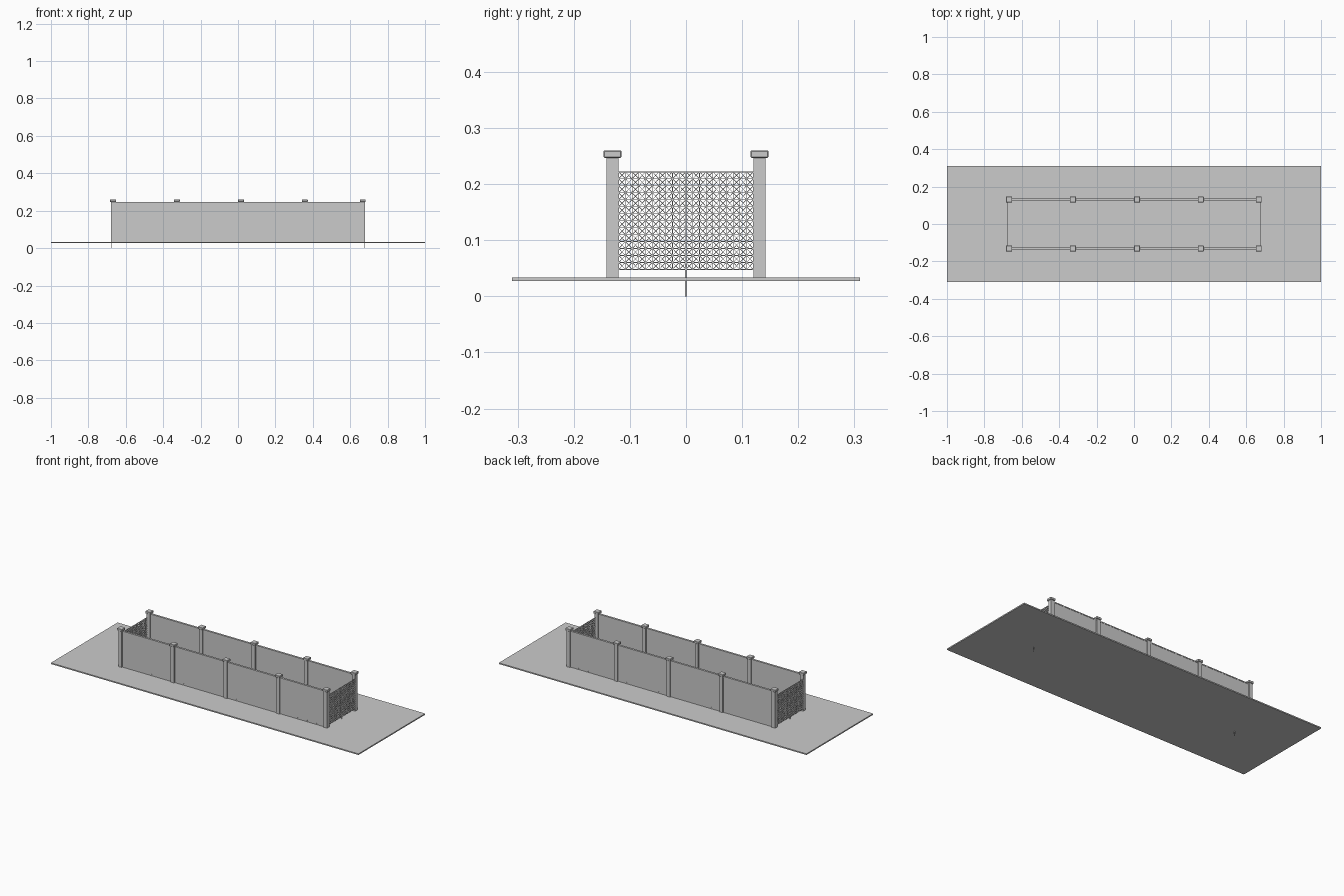
import bpy, bmesh, math
from mathutils import Matrix, Vector

if "Cube" in bpy.data.objects:
    bpy.data.objects.remove(bpy.data.objects["Cube"])


def new_object(name, bm):
    mesh = bpy.data.meshes.new(name)
    bm.to_mesh(mesh)
    bm.free()
    obj = bpy.data.objects.new(name, mesh)
    bpy.context.collection.objects.link(obj)
    return obj


def add_box(bm, lo, hi):
    lo, hi = Vector(lo), Vector(hi)
    size = hi - lo
    m = Matrix.Translation((lo + hi) / 2) @ Matrix.Diagonal((*size, 1))
    bmesh.ops.create_cube(bm, size=1, matrix=m)


def box(name, lo, hi, bevel=0):
    bm = bmesh.new()
    add_box(bm, lo, hi)
    obj = new_object(name, bm)
    if bevel:
        mod = obj.modifiers.new("bevel", 'BEVEL')
        mod.width = bevel
        mod.segments = 1
    return obj


def add_bar(bm, x, a, b, width, depth):
    # flat bar in the y-z plane between points a and b
    dy, dz = b[0] - a[0], b[1] - a[1]
    m = (Matrix.Translation((x, (a[0] + b[0]) / 2, (a[1] + b[1]) / 2))
         @ Matrix.Rotation(math.atan2(dz, dy), 4, 'X')
         @ Matrix.Diagonal((depth, math.hypot(dy, dz), width, 1)))
    bmesh.ops.create_cube(bm, size=1, matrix=m)


# ground slab
box("ground_slab", (-1, -0.31, 0.027), (1, 0.31, 0.034))

# long walls, rails, posts and caps on both sides
post_x = [-0.668, -0.327, 0.016, 0.357, 0.667]
for s, side in ((-1, "front"), (1, "back")):
    yc = s * 0.131
    box(side + "_wall", (-0.668, yc - 0.0045, 0.034), (0.667, yc + 0.0045, 0.243))
    box(side + "_top_rail", (-0.668, yc - 0.006, 0.240), (0.667, yc + 0.006, 0.246))
    for i, x in enumerate(post_x):
        box(f"{side}_post_{i}", (x - 0.011, yc - 0.011, 0.034), (x + 0.011, yc + 0.011, 0.248))
        box(f"{side}_post_cap_{i}", (x - 0.016, yc - 0.016, 0.247), (x + 0.016, yc + 0.016, 0.260), 0.0015)
    # small drain plugs along the foot of each wall
    bm = bmesh.new()
    for a, b in zip(post_x, post_x[1:]):
        for k in range(1, 5):
            x = a + (b - a) * k / 5
            add_box(bm, (x - 0.0025, yc - 0.0052, 0.040), (x + 0.0025, yc + 0.0052, 0.043))
    new_object(side + "_drain_plugs", bm)

# lattice gates at both ends, each with a drop bolt
COLS, ROWS = 20, 14
Y0, Z0, W, H = -0.12, 0.048, 0.24, 0.174
cw, ch = W / COLS, H / ROWS
for name, x in (("left", -0.677), ("right", 0.675)):
    bm = bmesh.new()
    # straight bars, thicker on the frame
    for i in range(COLS + 1):
        y = Y0 + i * cw
        w = 0.002 if i in (0, COLS // 2, COLS) else 0.0011
        add_bar(bm, x, (y, Z0), (y, Z0 + H), w, 0.003)
    for j in range(ROWS + 1):
        z = Z0 + j * ch
        w = 0.002 if j in (0, ROWS) else 0.0011
        add_bar(bm, x, (Y0, z), (Y0 + W, z), w, 0.003)
    # crossed diagonals in every cell
    for i in range(COLS):
        for j in range(ROWS):
            y, z = Y0 + i * cw, Z0 + j * ch
            add_bar(bm, x, (y, z), (y + cw, z + ch), 0.0011, 0.0024)
            add_bar(bm, x, (y, z + ch), (y + cw, z), 0.0011, 0.0024)
    new_object(name + "_lattice_gate", bm)
    box(name + "_drop_bolt", (x - 0.0015, -0.0015, 0), (x + 0.0015, 0.0015, 0.06))
